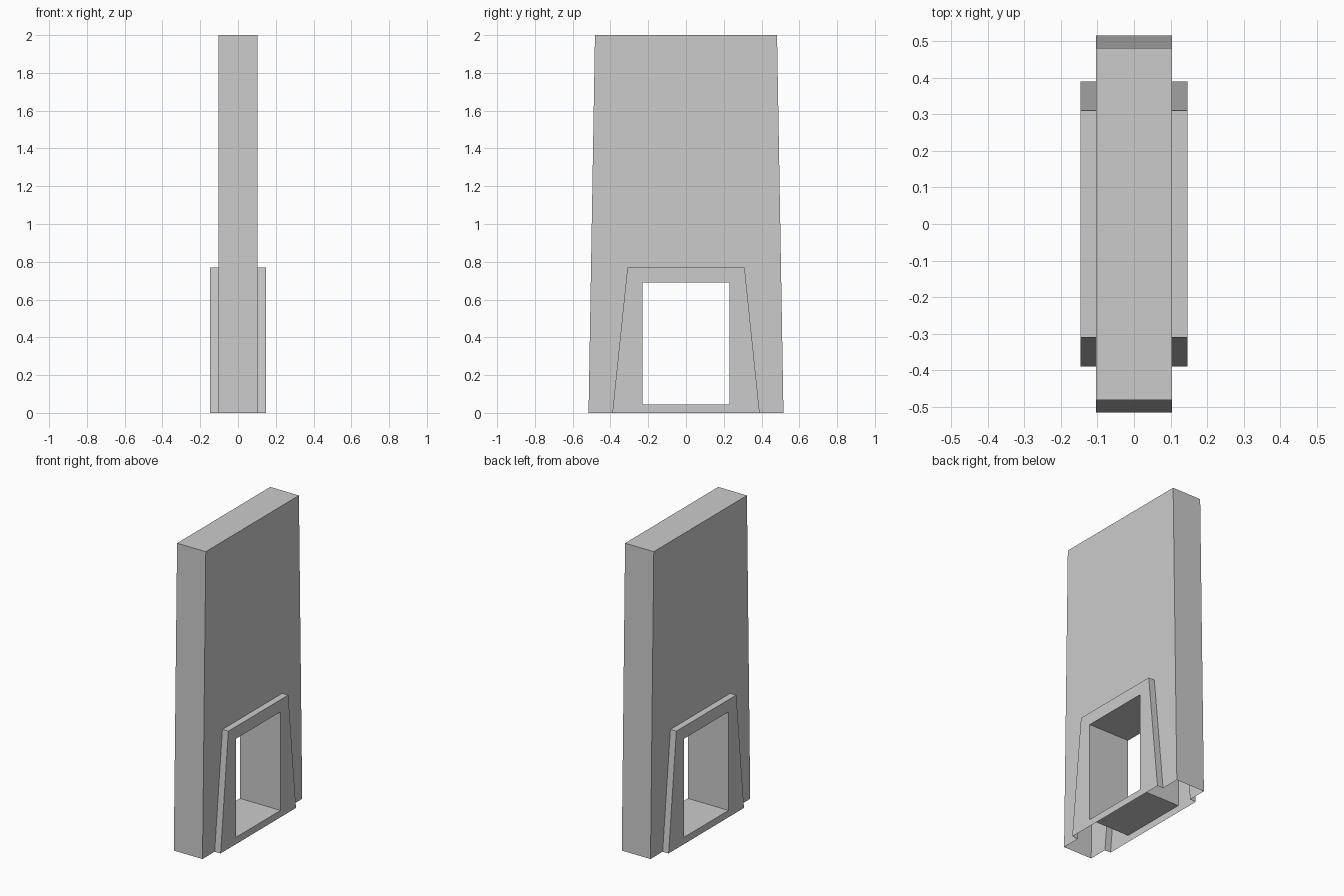
import bpy
import bmesh

if "Cube" in bpy.data.objects:
    bpy.data.objects.remove(bpy.data.objects["Cube"])

WALL_X, FRAME_X = 0.104, 0.147

# Half profiles as (y, z), mirrored where needed
wall = [(-0.516, 0), (-0.482, 2), (0.482, 2), (0.516, 0)]
arch = [(-0.39, 0), (-0.31, 0.77), (0.31, 0.77), (0.39, 0)]
hole = [(-0.23, 0.045), (-0.23, 0.69), (0.23, 0.69), (0.23, 0.045)]


def strip(bm, pa, xa, pb, xb, closed=False):
    """Quads between two profiles placed at xa and xb."""
    a = [bm.verts.new((xa, y, z)) for y, z in pa]
    b = [bm.verts.new((xb, y, z)) for y, z in pb]
    n = len(a)
    for i in range(n if closed else n - 1):
        j = (i + 1) % n
        bm.faces.new((a[i], a[j], b[j], b[i]))


def finish(bm, name):
    bmesh.ops.remove_doubles(bm, verts=bm.verts, dist=1e-5)
    bmesh.ops.recalc_face_normals(bm, faces=bm.faces)
    mesh = bpy.data.meshes.new(name)
    bm.to_mesh(mesh)
    bm.free()
    bpy.context.collection.objects.link(bpy.data.objects.new(name, mesh))


# Tapered wall: hollow, open underneath, cut away behind the frame
bm = bmesh.new()
strip(bm, wall, -WALL_X, wall, WALL_X)
for s in (-1, 1):
    bm.faces.new([bm.verts.new((s * WALL_X, y, z)) for y, z in wall + arch[::-1]])
finish(bm, "wall_panel")

# Raised frame on both sides, joined by the opening's tunnel
bm = bmesh.new()
for s in (-1, 1):
    strip(bm, arch, s * WALL_X, arch, s * FRAME_X)
    strip(bm, arch, s * FRAME_X, hole, s * FRAME_X, closed=True)
strip(bm, hole, -FRAME_X, hole, FRAME_X, closed=True)
finish(bm, "opening_frame")
